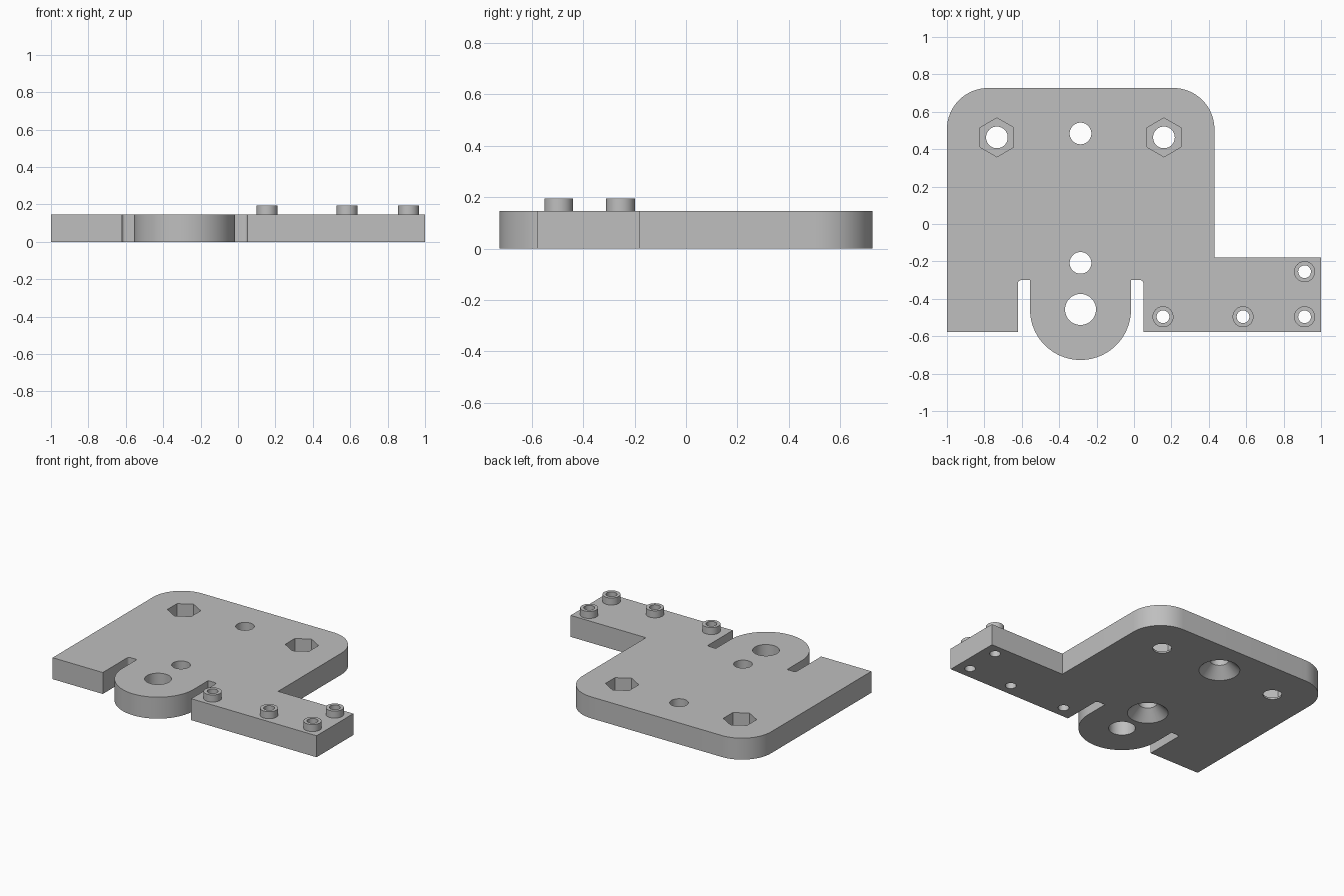
import bpy, bmesh
from math import sin, cos, pi, radians

default = bpy.data.objects.get("Cube")
if default:
    bpy.data.objects.remove(default, do_unlink=True)

grey = bpy.data.materials.new("plain grey")
grey.use_nodes = True
colour = (0.52, 0.52, 0.52, 1)
grey.diffuse_color = colour
grey.node_tree.nodes["Principled BSDF"].inputs["Base Color"].default_value = colour

THICK, BOSS_TOP = 0.147, 0.195
AXIS = -0.286            # centre line of the plate and tongue


def finish(name, bm):
    bmesh.ops.recalc_face_normals(bm, faces=bm.faces)
    mesh = bpy.data.meshes.new(name)
    bm.to_mesh(mesh)
    bm.free()
    mesh.materials.append(grey)
    obj = bpy.data.objects.new(name, mesh)
    bpy.context.collection.objects.link(obj)
    return obj


def turned(name, x, y, rings, sides=48):
    """Closed solid from (radius, height) rings around a vertical axis."""
    bm = bmesh.new()
    loops = [[bm.verts.new((x + r * sin(2 * pi * i / sides),
                            y + r * cos(2 * pi * i / sides), z))
              for i in range(sides)] for r, z in rings]
    for low, high in zip(loops, loops[1:]):
        for i in range(sides):
            j = (i + 1) % sides
            bm.faces.new((low[i], low[j], high[j], high[i]))
    bm.faces.new(loops[0])
    bm.faces.new(loops[-1])
    return finish(name, bm)


def select_only(obj):
    bpy.ops.object.select_all(action='DESELECT')
    obj.select_set(True)
    bpy.context.view_layer.objects.active = obj


def cut(target, x, y, rings, sides=48):
    cutter = turned("cutter", x, y, rings, sides)
    cutter.hide_render = True
    mod = target.modifiers.new("cut", 'BOOLEAN')
    mod.operation, mod.solver, mod.object = 'DIFFERENCE', 'EXACT', cutter
    select_only(target)
    bpy.ops.object.modifier_apply(modifier=mod.name)
    bpy.data.objects.remove(cutter, do_unlink=True)


def arc(cx, cy, r, start, end, steps):
    angles = [radians(start + (end - start) * i / steps) for i in range(steps + 1)]
    return [(cx + r * cos(a), cy + r * sin(a)) for a in angles]


# Plate outline: rounded back, side arm, two slots and a round tongue
r, small, reach = 0.22, 0.016, 0.27
back, front, slot = 0.727, -0.578, -0.30
outline = [(-1, front), (-0.62, front)]
outline += arc(-0.62 + small, slot - small, small, 180, 90, 4)
outline += [(AXIS - reach, slot)]
outline += arc(AXIS, -0.457, reach, 180, 360, 48)
outline += [(AXIS + reach, slot)]
outline += arc(0.05 - small, slot - small, small, 90, 0, 4)
outline += [(0.05, front), (1, front), (1, -0.18), (0.43, -0.18)]
outline += arc(0.43 - r, back - r, r, 0, 90, 16)
outline += arc(-1 + r, back - r, r, 90, 180, 16)

bm = bmesh.new()
base = bm.faces.new([bm.verts.new((x, y, 0)) for x, y in outline])
top = bmesh.ops.extrude_face_region(bm, geom=[base], use_keep_orig=True)
moved = [v for v in top["geom"] if isinstance(v, bmesh.types.BMVert)]
bmesh.ops.translate(bm, verts=moved, vec=(0, 0, THICK))
plate = finish("mounting_plate", bm)

# Nut pockets with bolt holes through their thin floors
for x in (-0.733, 0.16):
    cut(plate, x, 0.463, [(0.104, 0.012), (0.104, 0.3)], 6)
    cut(plate, x, 0.463, [(0.058, -0.1), (0.058, 0.3)])

# Centre holes, countersunk from below
for y in (0.484, -0.208):
    cut(plate, AXIS, y, [(0.137, -0.01), (0.058, 0.069), (0.058, 0.3)])

# Plain tongue hole
cut(plate, AXIS, -0.457, [(0.083, -0.1), (0.083, 0.3)])

# Raised bosses on the arm, drilled through with the plate
parts = [plate]
for n, (x, y) in enumerate([(0.155, -0.496), (0.583, -0.496),
                            (0.912, -0.496), (0.912, -0.255)], 1):
    boss = turned(f"arm_boss_{n}", x, y, [(0.056, THICK), (0.056, BOSS_TOP)])
    for body in (plate, boss):
        cut(body, x, y, [(0.034, -0.1), (0.034, 0.3)])
    parts.append(boss)

for obj in parts:
    select_only(obj)
    bpy.ops.object.shade_smooth_by_angle(angle=radians(30))
